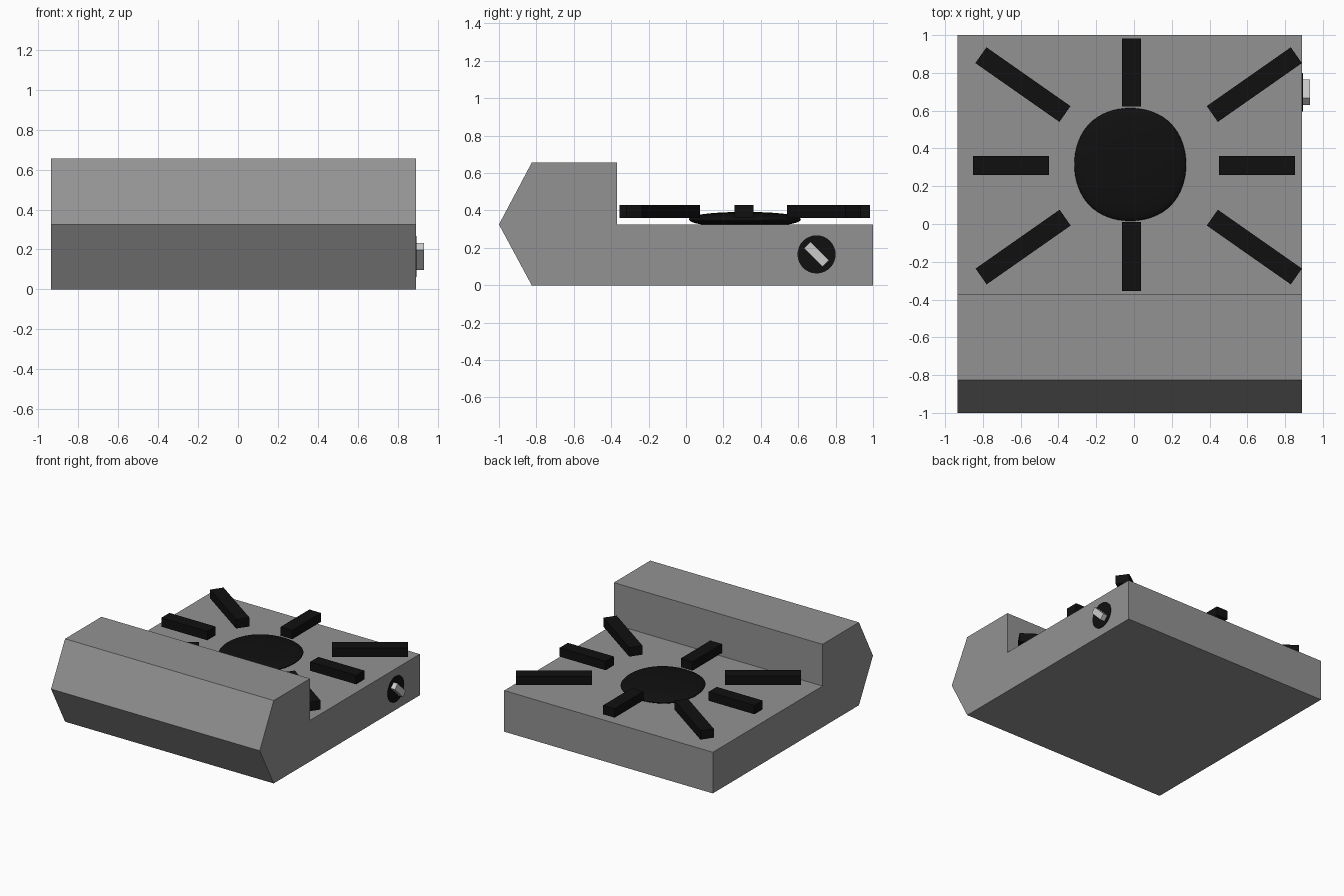
import bpy, bmesh
from math import radians, pi

if "Cube" in bpy.data.objects:
    bpy.data.objects.remove(bpy.data.objects["Cube"])


def material(name, v):
    m = bpy.data.materials.new(name)
    m.diffuse_color = (v, v, v, 1)
    m.use_nodes = True
    m.node_tree.nodes["Principled BSDF"].inputs["Base Color"].default_value = m.diffuse_color
    return m


dark_grey = material("dark_grey", 0.29)
black = material("black", 0.005)


def box(name, loc, size, rot=(0, 0, 0), mat=None):
    bpy.ops.mesh.primitive_cube_add(size=1, location=loc, rotation=rot)
    ob = bpy.context.object
    ob.name = name
    ob.scale = size
    if mat:
        ob.data.materials.append(mat)
    return ob


# Body: stepped side profile extruded along x
profile = [(-1, 0.325), (-0.825, 0), (1, 0), (1, 0.325),
           (-0.37, 0.325), (-0.37, 0.655), (-0.825, 0.655)]
x0, x1 = -0.935, 0.89
bm = bmesh.new()
face = bm.faces.new([bm.verts.new((x0, y, z)) for y, z in profile])
ext = bmesh.ops.extrude_face_region(bm, geom=[face])
bmesh.ops.translate(bm, vec=(x1 - x0, 0, 0),
                    verts=[g for g in ext["geom"] if isinstance(g, bmesh.types.BMVert)])
bmesh.ops.recalc_face_normals(bm, faces=bm.faces)
mesh = bpy.data.meshes.new("body")
bm.to_mesh(mesh)
bm.free()
mesh.materials.append(dark_grey)
bpy.context.collection.objects.link(bpy.data.objects.new("body", mesh))

# Burner: rounded flat pad from a subdivided cube
burner = box("burner", (-0.02, 0.315, 0.352), (1, 1, 1), mat=black)
sub = burner.modifiers.new("round", "SUBSURF")
sub.levels = sub.render_levels = 4
bpy.ops.object.modifier_apply(modifier="round")
burner.dimensions = (0.592, 0.598, 0.08)
bpy.ops.object.shade_smooth()

# Grate bars around the burner: x, y, length, angle
bars = [(-0.013, 0.803, 0.36, 90), (-0.013, -0.173, 0.365, 90),
        (-0.651, 0.31, 0.402, 0), (0.651, 0.31, 0.402, 0),
        (-0.588, 0.738, 0.543, -35), (0.637, 0.738, 0.543, 35),
        (-0.587, -0.122, 0.543, 35), (0.637, -0.122, 0.543, -35)]
for x, y, length, angle in bars:
    box("grate_bar", (x, y, 0.394), (length, 0.102, 0.07), (0, 0, radians(angle)), black)

# Control knob: disc and turning grip
bpy.ops.mesh.primitive_cylinder_add(vertices=32, radius=0.102, depth=0.02,
                                    location=(0.884, 0.698, 0.165), rotation=(0, pi / 2, 0))
disc = bpy.context.object
disc.name = "knob_disc"
disc.data.materials.append(black)
bpy.ops.object.shade_smooth_by_angle()
box("knob_grip", (0.905, 0.698, 0.165), (0.052, 0.14, 0.05), (radians(-45), 0, 0))
